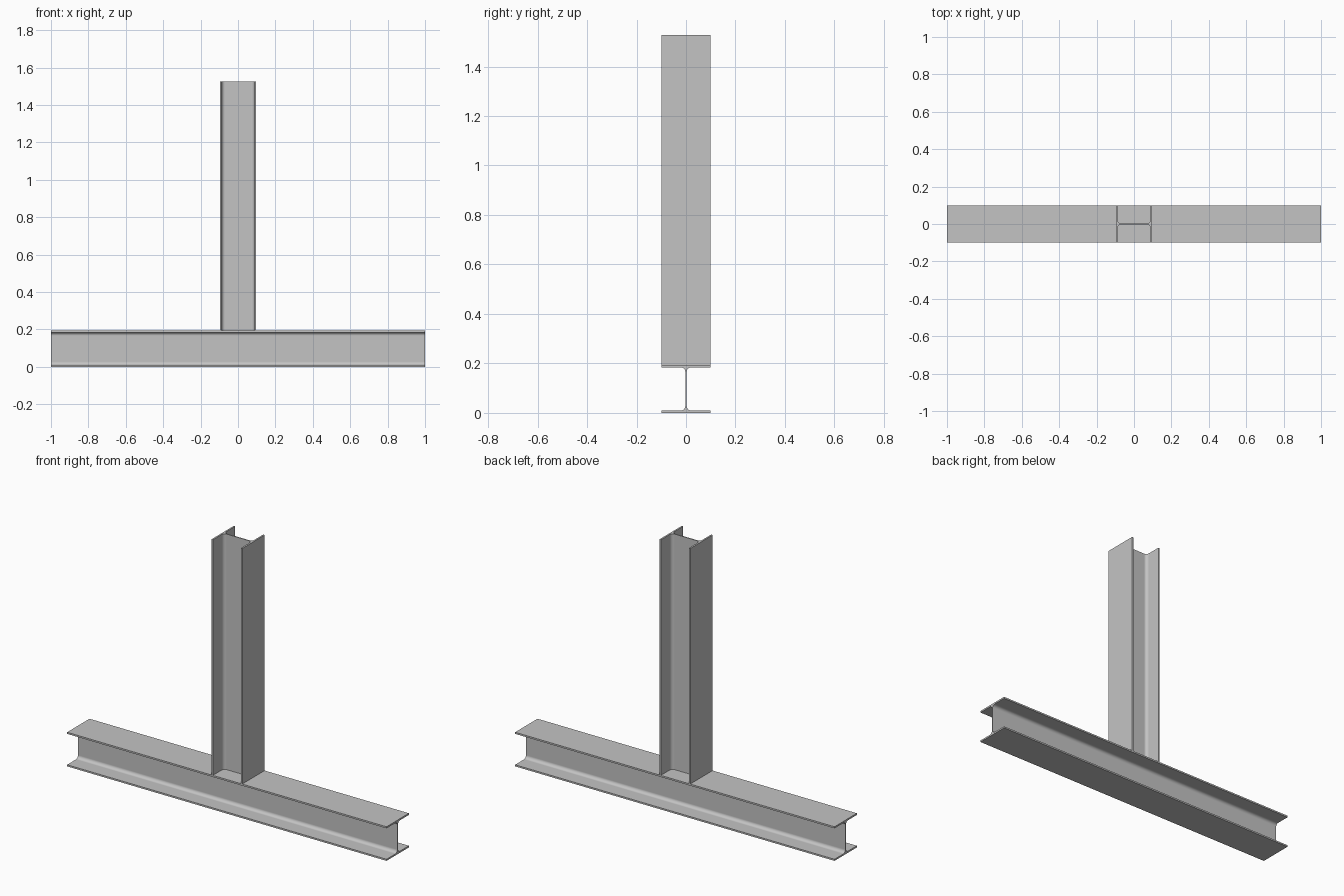
import bpy
import bmesh
from math import sin, cos, pi, radians
from mathutils import Vector

cube = bpy.data.objects.get("Cube")
if cube:
    bpy.data.objects.remove(cube, do_unlink=True)

# Rolled wide-flange section
WIDTH, DEPTH = 0.2, 0.1933
FLANGE, WEB, FILLET = 0.0093, 0.0057, 0.018
BEAM_LENGTH, COLUMN_LENGTH = 2.0, 1.3333
STEPS = 8

steel = bpy.data.materials.new("steel grey")
steel.use_nodes = True
colour = (0.55, 0.55, 0.55, 1)
steel.diffuse_color = colour
steel.node_tree.nodes["Principled BSDF"].inputs["Base Color"].default_value = colour


def section():
    """Outline of the section as (across flange, along depth) pairs."""
    inner = DEPTH / 2 - FLANGE
    quarter = [(WIDTH / 2, DEPTH / 2), (WIDTH / 2, inner)]
    for i in range(STEPS + 1):
        a = pi / 2 * (1 + i / STEPS)
        quarter.append((WEB / 2 + FILLET + FILLET * cos(a),
                        inner - FILLET + FILLET * sin(a)))
    half = quarter + [(u, -v) for u, v in reversed(quarter)]
    return half + [(-u, -v) for u, v in half]


def member(name, across, depth, along, length, start):
    """Extrude the section along one axis from the start point."""
    bm = bmesh.new()
    across, depth, along = Vector(across), Vector(depth), Vector(along)
    verts = [bm.verts.new(Vector(start) + across * u + depth * v)
             for u, v in section()]
    cap = bm.faces.new(verts)
    result = bmesh.ops.extrude_face_region(bm, geom=[cap], use_keep_orig=True)
    moved = [g for g in result["geom"] if isinstance(g, bmesh.types.BMVert)]
    bmesh.ops.translate(bm, verts=moved, vec=along * length)
    bmesh.ops.recalc_face_normals(bm, faces=bm.faces)

    mesh = bpy.data.meshes.new(name)
    bm.to_mesh(mesh)
    bm.free()
    mesh.materials.append(steel)
    obj = bpy.data.objects.new(name, mesh)
    bpy.context.collection.objects.link(obj)

    # Smooth fillets, crisp flange edges, flat plates
    bpy.ops.object.select_all(action='DESELECT')
    obj.select_set(True)
    bpy.context.view_layer.objects.active = obj
    bpy.ops.object.shade_smooth_by_angle(angle=radians(30))
    weighted = obj.modifiers.new("flat plates", 'WEIGHTED_NORMAL')
    weighted.keep_sharp = True
    return obj


X, Y, Z = (1, 0, 0), (0, 1, 0), (0, 0, 1)

# Horizontal beam lying along x
member("base_beam", Y, Z, X, BEAM_LENGTH, (-BEAM_LENGTH / 2, 0, DEPTH / 2))

# Upright column standing on the middle of the beam
member("column", Y, X, Z, COLUMN_LENGTH, (0, 0, DEPTH))
